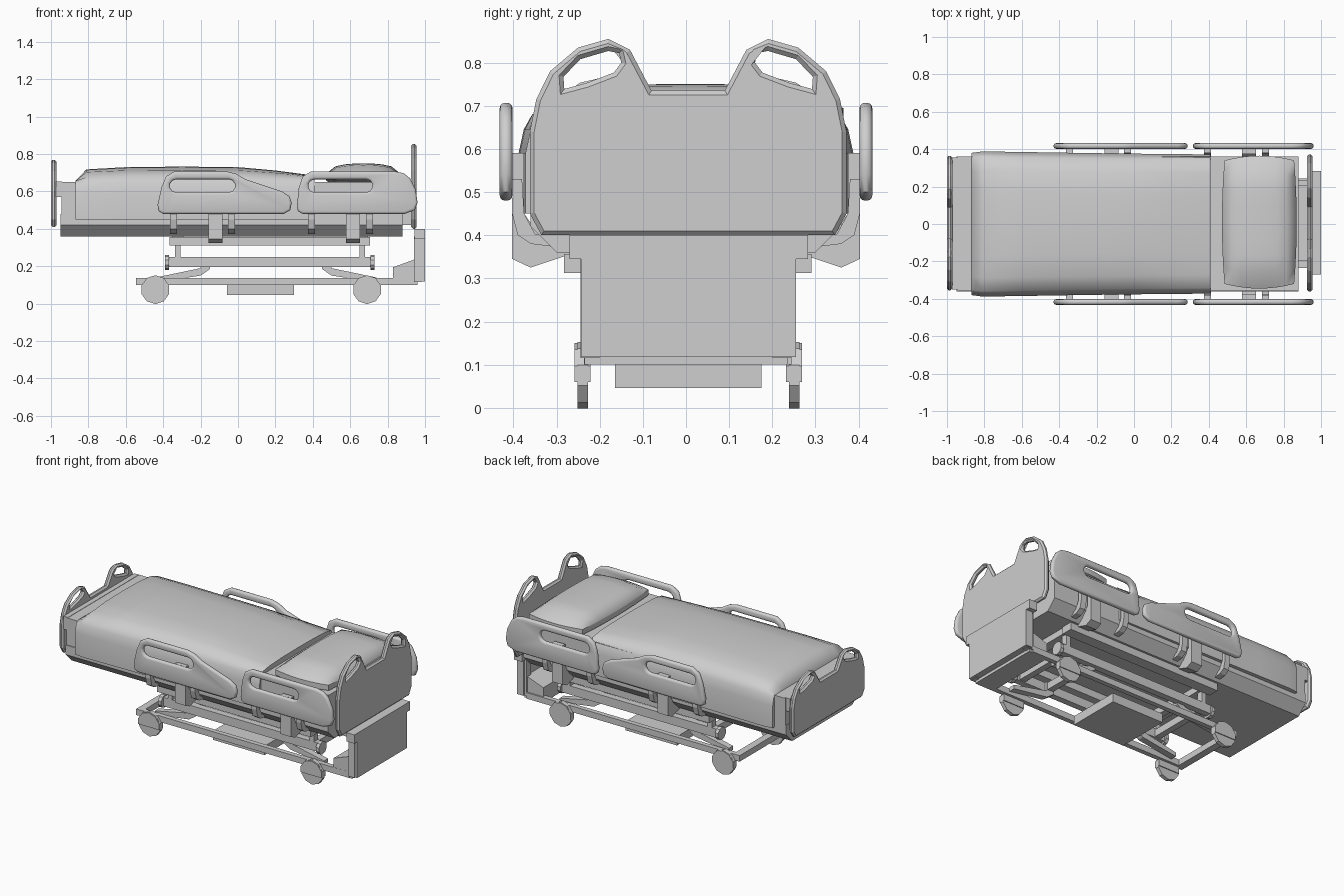
import bpy, bmesh, math
from mathutils import Matrix

cube = bpy.data.objects.get("Cube")
if cube:
    bpy.data.objects.remove(cube, do_unlink=True)

grey = bpy.data.materials.new("plain_grey")
grey.use_nodes = True
grey.diffuse_color = (0.62, 0.62, 0.62, 1)
grey.node_tree.nodes["Principled BSDF"].inputs["Base Color"].default_value = (0.62, 0.62, 0.62, 1)


def activate(ob):
    bpy.ops.object.select_all(action='DESELECT')
    ob.select_set(True)
    bpy.context.view_layer.objects.active = ob


def from_bmesh(name, bm, smooth=None):
    bmesh.ops.recalc_face_normals(bm, faces=bm.faces)
    me = bpy.data.meshes.new(name)
    bm.to_mesh(me)
    bm.free()
    me.materials.append(grey)
    ob = bpy.data.objects.new(name, me)
    bpy.context.collection.objects.link(ob)
    if smooth:
        activate(ob)
        bpy.ops.object.shade_smooth_by_angle(angle=math.radians(smooth))
    return ob


def box(name, x, y, z):
    """Box from its (low, high) range on each axis."""
    bm = bmesh.new()
    bmesh.ops.create_cube(bm, size=1)
    for v in bm.verts:
        v.co = [(r[0] + r[1]) / 2 + c * (r[1] - r[0]) for r, c in zip((x, y, z), v.co)]
    return from_bmesh(name, bm)


def slab(name, outlines, plane, at, thick, bevel=0.0, steps=1, smooth=None):
    """Flat plate; outlines after the first are holes. Plane is 'xz' or 'yz'."""
    # Fill the outlines, then extrude and round the rims
    bm = bmesh.new()
    for pts in outlines:
        vs = [bm.verts.new((a, b, -thick / 2)) for a, b in pts]
        for i, v in enumerate(vs):
            bm.edges.new((v, vs[i - 1]))
    bmesh.ops.triangle_fill(bm, use_beauty=True, use_dissolve=False, edges=bm.edges[:],
                            normal=(0, 0, 1))
    top = bmesh.ops.extrude_face_region(bm, geom=bm.faces[:], use_keep_orig=True)["geom"]
    bmesh.ops.translate(bm, vec=(0, 0, thick),
                        verts=[g for g in top if isinstance(g, bmesh.types.BMVert)])
    bmesh.ops.recalc_face_normals(bm, faces=bm.faces)
    if bevel:
        bmesh.ops.dissolve_limit(bm, angle_limit=.01, verts=bm.verts[:], edges=bm.edges[:])
        rim = [e for e in bm.edges if abs(e.verts[0].co.z - e.verts[1].co.z) < 1e-5
               and e.calc_face_angle(0) > 1.4]
        bmesh.ops.bevel(bm, geom=rim, offset=bevel, offset_type='OFFSET', segments=steps,
                        profile=.5, affect='EDGES', clamp_overlap=False)
    if plane == 'xz':
        m = Matrix(((1, 0, 0, 0), (0, 0, -1, at), (0, 1, 0, 0), (0, 0, 0, 1)))
    else:
        m = Matrix(((0, 0, 1, at), (1, 0, 0, 0), (0, 1, 0, 0), (0, 0, 0, 1)))
    bm.transform(m)
    return from_bmesh(name, bm, smooth)


def slot(x0, x1, z0, z1, n=5):
    """Rounded slot outline."""
    r, zc, pts = (z1 - z0) / 2, (z0 + z1) / 2, []
    for cx, start in ((x1 - r, -90), (x0 + r, 90)):
        for i in range(n + 1):
            a = math.radians(start + 180 * i / n)
            pts.append((cx + r * math.cos(a), zc + r * math.sin(a)))
    return pts


def ring(cx, cz, r, n=10):
    return [(cx + r * math.cos(math.tau * (i + .5) / n), cz + r * math.sin(math.tau * (i + .5) / n))
            for i in range(n)]


# Mattress and its deck with undercut sides
box("mattress", (-.945, .88), (-.355, .36), (.48, .65))
slab("deck", [[(-.36, .48), (-.36, .42), (-.3, .36), (.3, .36), (.36, .42), (.36, .48)]],
     'yz', -.035, 1.83)
box("foot_bumper", (-.972, -.94), (-.35, .355), (.57, .652))

# Blanket lofted along the bed: x, half width, crown height
bm = bmesh.new()
rows = []
for x, w, top in ((-.87, .38, .655), (-.81, .388, .718), (-.6, .385, .73), (-.3, .38, .733),
                  (0, .376, .73), (.2, .374, .712), (.41, .372, .685)):
    low = min(top, .66)
    half = [(w, .45), (w, .59), (w - .012, low - .015), (w - .03, low + (top - low) * .3),
            (w - .1, low + (top - low) * .75), (w - .22, low + (top - low) * .95)]
    prof = half + [(0, top)] + [(-y, z) for y, z in reversed(half)]
    rows.append([bm.verts.new((x, y, z)) for y, z in prof])
for a, b in zip(rows, rows[1:]):
    for i in range(len(a)):
        j = (i + 1) % len(a)
        bm.faces.new((a[i], a[j], b[j], b[i]))
bm.faces.new(rows[0])
bm.faces.new(rows[-1])
from_bmesh("blanket", bm, 60)

# Pillow: cushioned grid, thin at its rim
bm = bmesh.new()
bmesh.ops.create_cube(bm, size=2)
bmesh.ops.subdivide_edges(bm, edges=bm.edges[:], cuts=7, use_grid_fill=True)
for v in bm.verts:
    x, y, z = v.co
    puff = ((1 - abs(x) ** 2.5) * (1 - y ** 4)) ** .5
    v.co = (.67 + x * (.2 - .014 * y * y), .01 + y * (.355 - .025 * x * x),
            .677 + z * (.017 + .056 * puff))
from_bmesh("pillow", bm, 60)

# Headboard and footboard, the same outline at two heights
HALF = [(.085, .735), (.135, .83), (.185, .855), (.255, .835), (.32, .78), (.352, .715),
        (.367, .64), (.367, .45), (.34, .4)]
HOLE = [(.155, .80), (.16, .822), (.185, .827), (.25, .808), (.289, .767), (.287, .739),
        (.235, .753), (.172, .777)]


def board(name, x, base, scale, width):
    fit = lambda pts, s: [(s * y * width + .005, base + (z - .4) * scale) for y, z in pts]
    outline = fit(HALF, 1) + fit(HALF, -1)[::-1]
    slab(name, [outline, fit(HOLE, 1), fit(HOLE, -1)], 'yz', x, .03, .01)


board("headboard", .94, .4, 1, 1)
board("footboard", -.986, .41, .79, .98)
box("headboard_mount", (.87, .93), (-.195, .205), (.42, .6))

# Side rails with grip slots, and their support arms
FOOT_RAIL = [(-.43, .53), (-.41, .62), (-.385, .68), (-.34, .707), (-.06, .707), (-.01, .695),
             (.04, .665), (.235, .6), (.275, .575), (.287, .54), (.28, .5), (.245, .48),
             (-.40, .48), (-.425, .495)]
HEAD_RAIL = [(.315, .52), (.325, .62), (.345, .68), (.39, .707), (.84, .707), (.885, .698),
             (.92, .67), (.95, .61), (.96, .54), (.945, .5), (.89, .48), (.345, .48), (.32, .495)]
BRACKET = [(.403, .59), (.403, .345), (.36, .325), (.27, .355), (.27, .385), (.33, .385),
           (.375, .45), (.375, .59)]
ARM = [(.403, .53), (.403, .45), (.39, .4), (.36, .38), (.28, .37), (.28, .395), (.35, .403),
       (.375, .45), (.38, .53)]
LINK = [(-.2, .25), (-.15, .25), (-.15, .185), (-.2, .15), (-.44, .115), (-.44, .14), (-.2, .19)]
for side, s in (("front", -1), ("back", 1)):
    slab(side + "_foot_rail", [FOOT_RAIL, slot(-.365, -.015, .595, .665)], 'xz', s * .417, .03, .013, 3, 40)
    slab(side + "_head_rail", [HEAD_RAIL, slot(.375, .72, .595, .665)], 'xz', s * .417, .03, .013, 3, 40)
    for x in (-.12, .615):
        slab(side + "_rail_bracket", [[(s * y, z) for y, z in BRACKET]], 'yz', x, .075)
    for x in (-.345, -.035, .393, .703):
        slab(side + "_rail_arm", [[(s * y, z) for y, z in ARM]], 'yz', x, .036)

    # Lift frame, one side
    y = lambda c, w: (s * c - w / 2 + .004, s * c + w / 2 + .004)
    box(side + "_upper_beam", (-.365, .705), y(.252, .07), (.312, .357))
    box(side + "_lift_beam", (-.375, .715), y(.2, .04), (.195, .25))
    box(side + "_base_beam", (-.545, .94), y(.225, .03), (.1, .138))
    for x in (-.322, .665):
        box(side + "_lift_post", (x - .015, x + .015), y(.2, .04), (.24, .37))
    for x in (-.38, .72):
        slab(side + "_beam_cap", [ring(s * .2, .22, .04)], 'yz', x, .022)
    slab(side + "_foot_lift_link", [LINK], 'xz', s * .18, .04)
    slab(side + "_head_lift_link", [[(.3 - x, z) for x, z in LINK]], 'xz', s * .18, .04)

    # Casters: narrow wheel under a wider hood
    for x in (-.442, .69):
        slab(side + "_wheel", [ring(x, .075, .077)], 'xz', s * .245 + .006, .024)
        hood = [(px, max(z, .06)) for px, z in ring(x, .073, .077)
                if z > .03]
        slab(side + "_caster_hood", [hood], 'xz', s * .245 + .005, .037)

# Cross members joining the two sides
for x0, x1 in ((-.545, -.5), (.84, .9)):
    box("base_cross_beam", (x0, x1), (-.235, .235), (.1, .138))
for x in (-.322, .665):
    box("lift_cross_beam", (x - .02, x + .02), (-.2, .2), (.2, .245))
    box("upper_cross_beam", (x - .03, x + .03), (-.25, .25), (.32, .365))
for x in (-.175, .475):
    box("link_cross_beam", (x - .02, x + .02), (-.19, .19), (.2, .245))

# Motor box and head end column
box("motor_box", (-.06, .3), (-.165, .175), (.046, .102))
box("column_panel", (.955, 1.0), (-.243, .255), (.118, .36))
box("column_cap", (.945, 1.0), (-.27, .283), (.345, .4))
for s in (-1, 1):
    box("column_edge", (.94, .985), sorted((s * .2, s * .245)), (.115, .36))
slab("column_foot", [[(.83, .1), (.83, .195), (.94, .235), (.96, .235), (.96, .1)]], 'xz', 0, .47)
